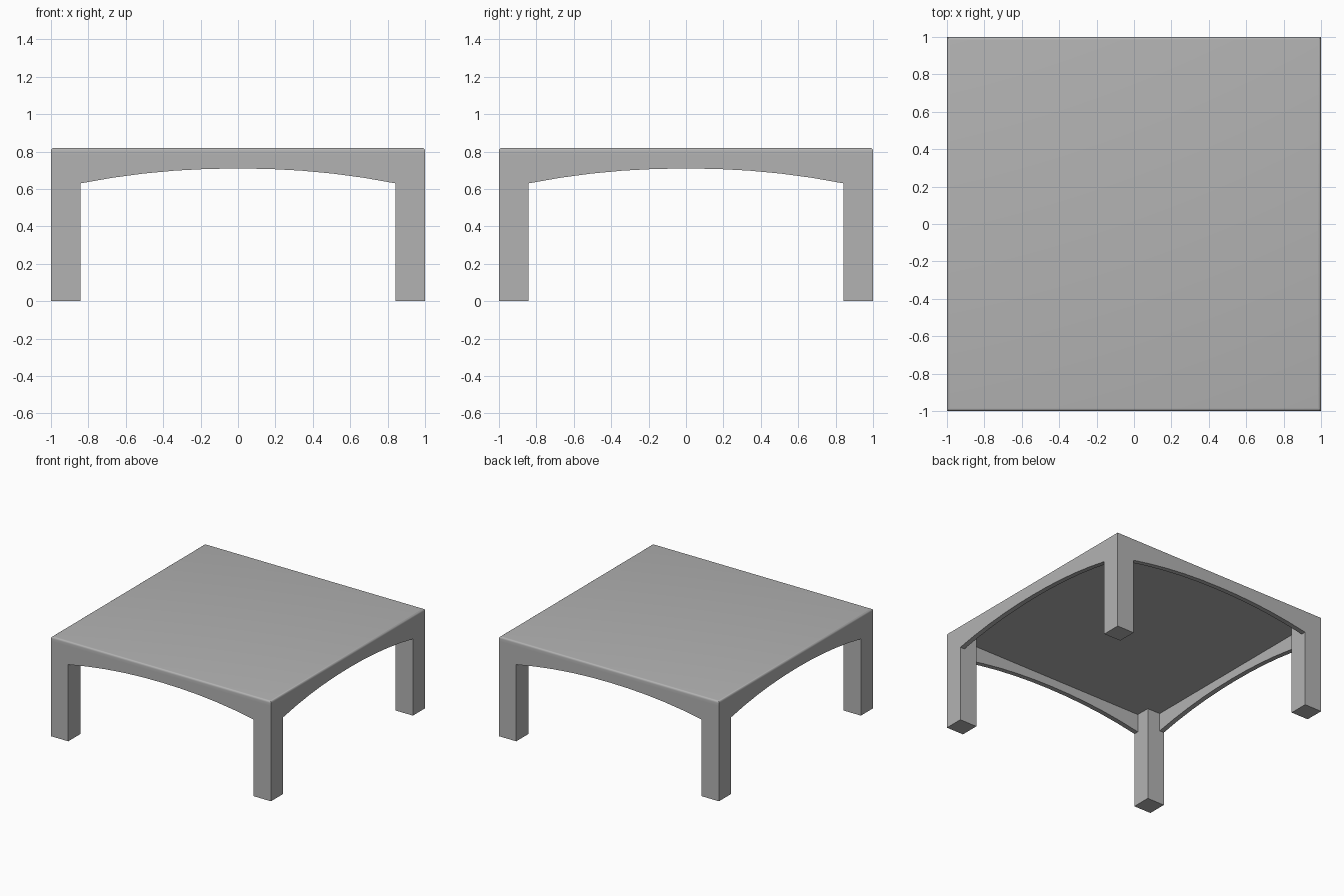
import bpy, bmesh
from mathutils import Matrix
from math import radians

cube = bpy.data.objects.get("Cube")
if cube:
    bpy.data.objects.remove(cube, do_unlink=True)

TOP, UNDER = 0.82, 0.78      # slab top and underside
LEG, APRON = 0.157, 0.04     # leg width, apron thickness
INNER = 1 - LEG

grey = bpy.data.materials.new("warmless_grey")
grey.use_nodes = True
grey.diffuse_color = (0.45, 0.45, 0.45, 1)
grey.node_tree.nodes["Principled BSDF"].inputs["Base Color"].default_value = (0.45, 0.45, 0.45, 1)


def finish(name, bm):
    bmesh.ops.recalc_face_normals(bm, faces=bm.faces)
    mesh = bpy.data.meshes.new(name)
    bm.to_mesh(mesh)
    bm.free()
    mesh.materials.append(grey)
    obj = bpy.data.objects.new(name, mesh)
    bpy.context.collection.objects.link(obj)
    return obj


def box(lo, hi):
    bm = bmesh.new()
    bmesh.ops.create_cube(bm, size=1)
    for v in bm.verts:
        v.co = [a if c < 0 else b for a, b, c in zip(lo, hi, v.co)]
    return bm


# Table top with softly rounded upper edges
bm = box((-1, -1, UNDER), (1, 1, TOP))
rim = [e for e in bm.edges if all(v.co.z > TOP - 0.001 for v in e.verts)]
bmesh.ops.bevel(bm, geom=rim, offset=0.016, segments=4, profile=0.5, affect='EDGES')
top = finish("table_top", bm)
bpy.context.view_layer.objects.active = top
top.select_set(True)
bpy.ops.object.shade_smooth_by_angle(angle=radians(40))
top.select_set(False)

# Four square legs flush with the corners
for side, sx in (("right", -1), ("left", 1)):
    for end, sy in (("front", -1), ("back", 1)):
        xs = sorted((sx * INNER, sx))
        ys = sorted((sy * INNER, sy))
        finish(f"{end}_{side}_leg", box((xs[0], ys[0], 0), (xs[1], ys[1], UNDER)))


# Thin arched aprons between the legs, one per side
def apron(name, turn):
    bm = bmesh.new()
    steps = 10
    arch = []
    for i in range(steps + 1):
        t = 2 * i / steps - 1
        arch.append((t * INNER, 0.71 - 0.08 * abs(t) ** 2.1))
    outline = arch + [(INNER, UNDER), (-INNER, UNDER)]
    face = bm.faces.new([bm.verts.new((x, -1, z)) for x, z in outline])
    made = bmesh.ops.extrude_face_region(bm, geom=[face])["geom"]
    moved = [v for v in made if isinstance(v, bmesh.types.BMVert)]
    bmesh.ops.translate(bm, verts=moved, vec=(0, APRON, 0))
    bm.transform(Matrix.Rotation(radians(turn), 4, 'Z'))
    finish(name, bm)


for i, name in enumerate(("front", "left", "back", "right")):
    apron(name + "_apron", 90 * i)
